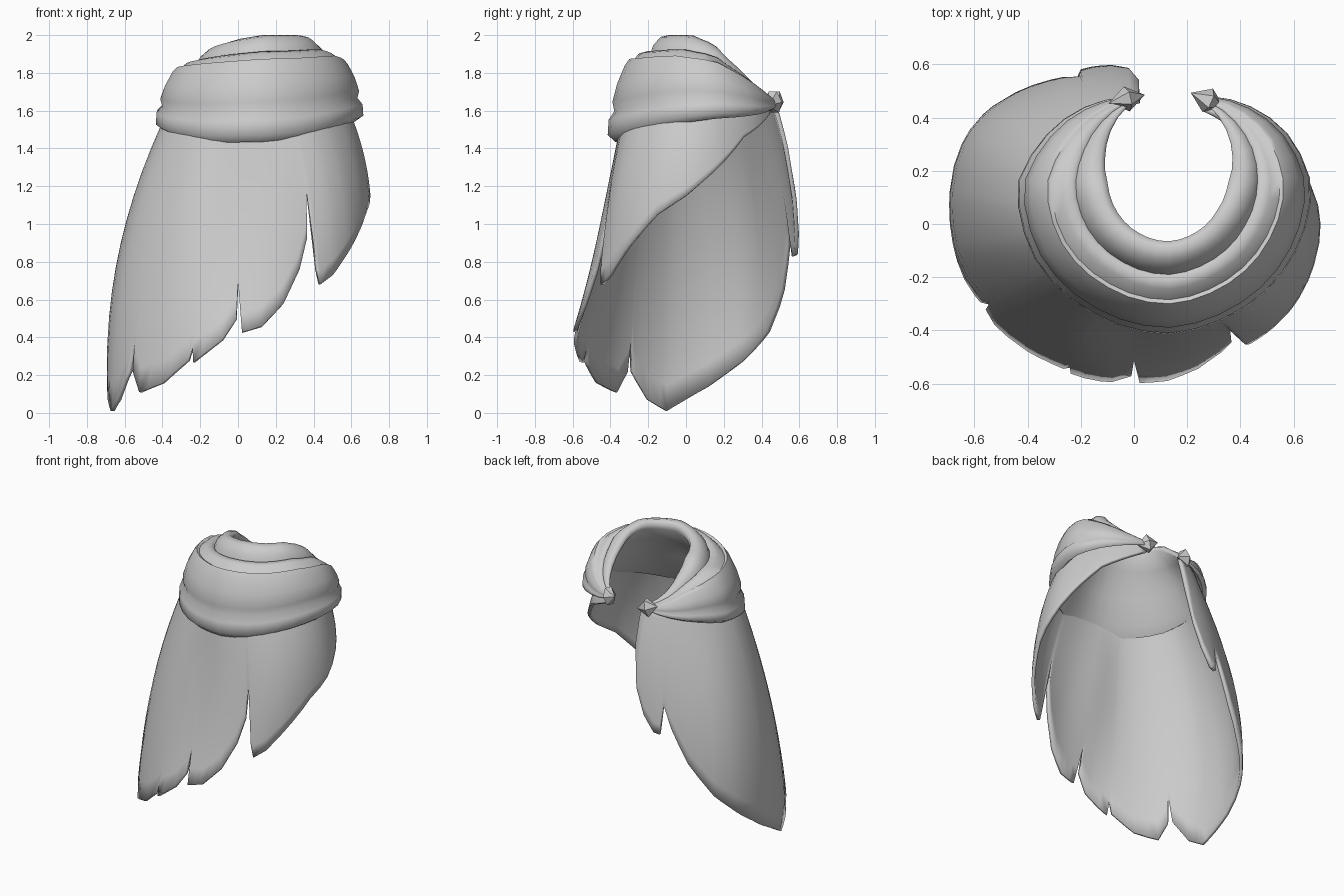
import bpy, bmesh, math
from mathutils import Vector, Matrix

cube = bpy.data.objects.get("Cube")
if cube:
    bpy.data.objects.remove(cube)

cloth = bpy.data.materials.new("light grey cloth")
cloth.use_nodes = True
GREY = (0.6, 0.6, 0.6, 1)
cloth.diffuse_color = GREY
cloth.node_tree.nodes["Principled BSDF"].inputs["Base Color"].default_value = GREY


def make_object(name, bm, smooth_angle=None):
    mesh = bpy.data.meshes.new(name)
    bm.to_mesh(mesh)
    bm.free()
    mesh.materials.append(cloth)
    obj = bpy.data.objects.new(name, mesh)
    bpy.context.collection.objects.link(obj)
    if smooth_angle:
        bpy.ops.object.select_all(action='DESELECT')
        obj.select_set(True)
        bpy.context.view_layer.objects.active = obj
        bpy.ops.object.shade_smooth_by_angle(angle=math.radians(smooth_angle))
    return obj


def lookup(keys, a, column=1, smooth=False):
    """Value at angle a in a list of keys sorted by falling angle."""
    a = max(min(a, keys[0][0]), keys[-1][0])
    last = len(keys) - 1
    i = next(i for i in range(last) if a >= keys[i + 1][0])

    def slope(k):
        lo, hi = keys[max(k - 1, 0)], keys[min(k + 1, last)]
        return (hi[column] - lo[column]) / (hi[0] - lo[0])

    p, q = keys[i][column], keys[i + 1][column]
    span = keys[i + 1][0] - keys[i][0]
    t = (a - keys[i][0]) / span
    if not smooth:
        return p + (q - p) * t
    m, n = slope(i) * span, slope(i + 1) * span
    return p + m * t + (3 * (q - p) - 2 * m - n) * t ** 2 + (2 * (p - q) + m + n) * t ** 3


def bridge(bm, columns, closed=False):
    for c0, c1 in zip(columns, columns[1:]):
        n = len(c0)
        for j in range(n if closed else n - 1):
            k = (j + 1) % n
            bm.faces.new((c0[j], c1[j], c1[k], c0[k]))


# Cape: radius by angle at three heights, and the ragged hem height by angle
RADII = [(59, .53, .60, .5), (30, .57, .67, .5), (0, .59, .705, .5),
         (-30, .50, .66, .6), (-60, .38, .52, .66), (-90, .325, .435, .64),
         (-120, .31, .46, .60), (-150, .335, .51, .635), (-180, .37, .585, .69),
         (-210, .39, .63, .71), (-240, .43, .60, .62), (-272, .49, .60, .56)]
LEVELS = (1.6, 1.0, 0.3)
HEM = [(59, 1.6), (30, 1.46), (13, 1.28), (0, 1.15), (-13, 1.05), (-27, .88),
       (-39, .73), (-46, .68), (-47.3, .76), (-48, 1.18), (-50.5, .93),
       (-56, .76), (-66, .58), (-78, .46), (-88, .43), (-90, .7), (-91, .5),
       (-98, .39), (-113, .27), (-114, .36), (-116, .28), (-130, .16),
       (-144, .11), (-150, .22), (-151, .4), (-153, .22), (-162, .07),
       (-171, .01), (-190, .14), (-205, .27), (-220, .43), (-234, .65),
       (-244, .88), (-249, 1.03), (-251, .83), (-255, .84), (-262, .95),
       (-268, 1.12), (-272, 1.4)]
ROWS = 12


def cape_point(a, z):
    r = 0
    for i, zi in enumerate(LEVELS):
        w = lookup(RADII, a, i + 1, True)
        for zj in LEVELS:
            if zj != zi:
                w *= (z - zj) / (zi - zj)
        r += w
    return Vector((r * math.cos(math.radians(a)), r * math.sin(math.radians(a)), z))


bm = bmesh.new()
angles = {k[0] for k in HEM}
for a in range(-270, 59, 6):
    if min(abs(a - b) for b in angles) > 2.5:
        angles.add(a)
columns = []
for a in sorted(angles, reverse=True):
    hem = lookup(HEM, a)
    columns.append([bm.verts.new(cape_point(a, 1.65 + (hem - 1.65) * j / ROWS))
                    for j in range(ROWS + 1)])
bridge(bm, columns)
cape = make_object("cape", bm, 60)
solid = cape.modifiers.new("thickness", 'SOLIDIFY')
solid.thickness = 0.022
solid.offset = -1

# Scarf: a folded section swept round the neck and gathered at both ends;
# its inner wall slopes out to meet the inside of the cape
CENTRE = Vector((.13, .15, 0))
SECTION = [(.475, 1.50), (.525, 1.44), (.565, 1.475), (.56, 1.555), (.53, 1.60),
           (.54, 1.65), (.515, 1.745), (.475, 1.84), (.45, 1.875), (.435, 1.865),
           (.395, 1.905), (.355, 1.915), (.34, 1.90), (.325, 1.945), (.285, 1.99),
           (.24, 2.0), (.215, 1.98), (.215, 1.94), (.30, 1.82), (.40, 1.67)]
# angle, gather, bottom height, top height, width
SWEEP = [(64, .1, 1.46, 1.84, 1), (48, .3, 1.50, 1.88, 1), (25, .62, 1.53, 1.94, 1),
         (0, .92, 1.55, 1.98, .98), (-30, 1, 1.52, 2.0, .96), (-65, 1, 1.455, 2.0, .97),
         (-90, 1, 1.435, 2.0, 1), (-120, 1, 1.43, 1.98, 1), (-150, 1, 1.46, 1.95, 1.02),
         (-180, .95, 1.51, 1.93, 1.03), (-205, .64, 1.52, 1.92, 1),
         (-228, .3, 1.50, 1.86, 1), (-243, .1, 1.46, 1.84, 1)]
KNOT_R, KNOT_Z = .345, 1.645

bm = bmesh.new()
columns = []
STEPS = 30
for i in range(STEPS + 1):
    a = 64 - 307 * i / STEPS
    gather, low, high, width = (lookup(SWEEP, a, c) for c in range(1, 5))
    d = Vector((math.cos(math.radians(a)), math.sin(math.radians(a)), 0))
    ring = []
    for r, z in SECTION:
        r = KNOT_R + (r * width - KNOT_R) * gather
        z = low + (z - 1.44) / .56 * (high - low)
        z = KNOT_Z + (z - KNOT_Z) * gather
        ring.append(bm.verts.new(CENTRE + d * r + Vector((0, 0, z))))
    columns.append(ring)
bridge(bm, columns, closed=True)
for end in (columns[0], columns[-1]):
    bm.faces.new(end)
bmesh.ops.recalc_face_normals(bm, faces=bm.faces)
make_object("scarf", bm, 65)

# Faceted knots that gather the scarf ends
for name, x, y, turn in (("left_knot", .277, .465, -24), ("right_knot", -.027, .47, 13)):
    bm = bmesh.new()
    place = (Matrix.Translation((x, y, 1.645))
             @ Matrix.Rotation(math.radians(turn), 4, 'Z')
             @ Matrix.Rotation(math.radians(15), 4, 'Y')
             @ Matrix.Diagonal((.072, .048, .066, 1))
             @ Matrix.Rotation(math.radians(90), 4, 'Y'))
    bmesh.ops.create_uvsphere(bm, u_segments=6, v_segments=2, radius=1, matrix=place)
    make_object(name, bm)
